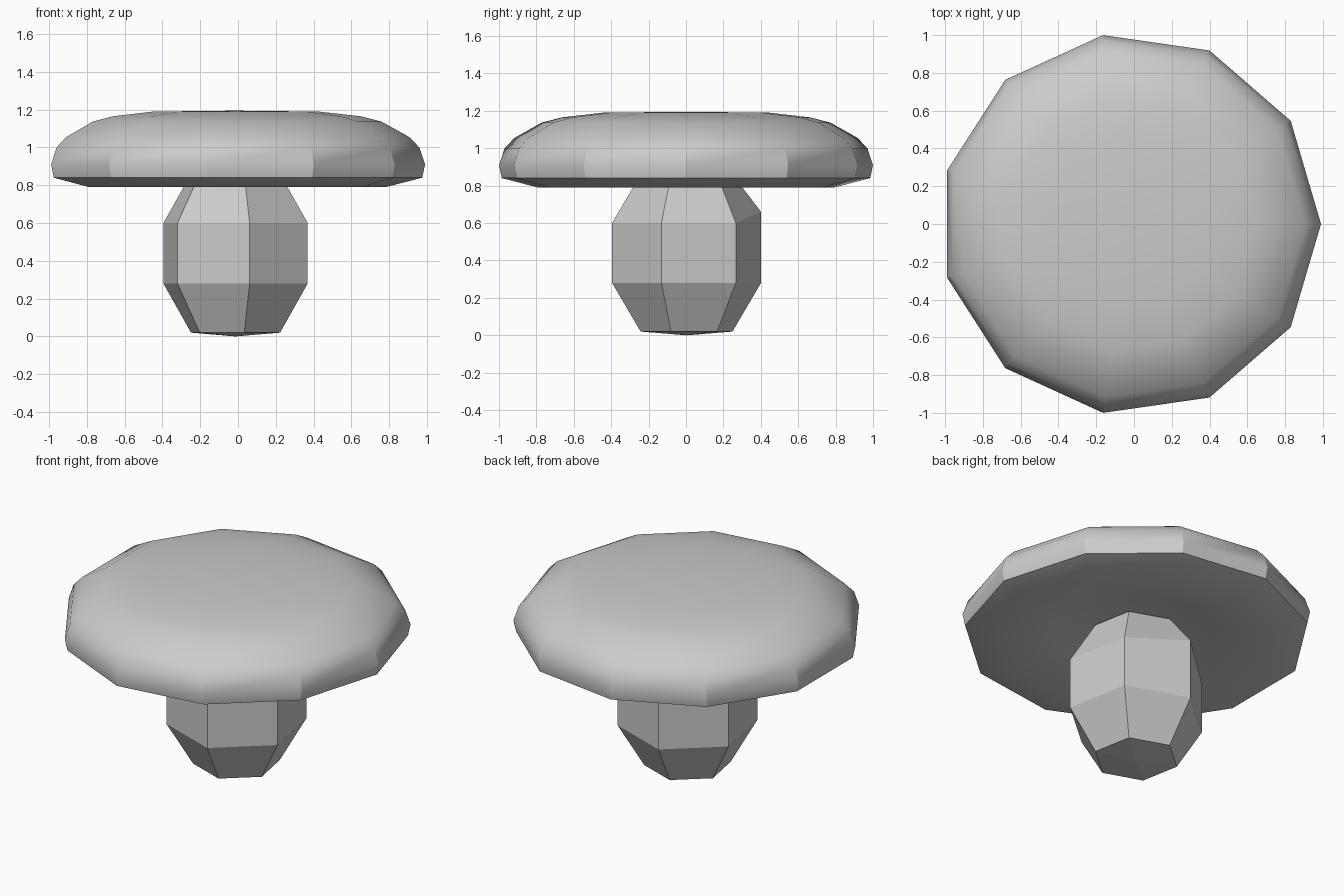
import bpy
import bmesh
from math import cos, sin, radians, tau

if "Cube" in bpy.data.objects:
    bpy.data.objects.remove(bpy.data.objects["Cube"])


def lathe(name, profile, sides, start, cx, cy, nudge=None):
    """Revolve (radius, z) points; first and last points sit on the axis."""
    bm = bmesh.new()
    rings = []
    for i, (r, z) in enumerate(profile):
        if r == 0:
            rings.append([bm.verts.new((cx, cy, z))])
            continue
        ring = []
        for k in range(sides):
            a = start + tau * k / sides
            dz = (nudge or {}).get((i, k), 0)
            ring.append(bm.verts.new((cx + r * cos(a), cy + r * sin(a), z + dz)))
        rings.append(ring)
    for lo, hi in zip(rings, rings[1:]):
        for k in range(sides):
            n = (k + 1) % sides
            if len(lo) == 1:
                bm.faces.new((lo[0], hi[n], hi[k]))
            elif len(hi) == 1:
                bm.faces.new((lo[k], lo[n], hi[0]))
            else:
                bm.faces.new((lo[k], lo[n], hi[n], hi[k]))
    bmesh.ops.recalc_face_normals(bm, faces=bm.faces)
    mesh = bpy.data.meshes.new(name)
    bm.to_mesh(mesh)
    bm.free()
    obj = bpy.data.objects.new(name, mesh)
    bpy.context.collection.objects.link(obj)
    return obj


# Stem: six-sided barrel with one raised shoulder corner at the back
stem_profile = [(0, 0), (0.25, 0.02), (0.405, 0.28), (0.405, 0.60),
                (0.25, 0.86), (0, 0.88)]
lathe("mushroom_stem", stem_profile, 6, radians(-79.4), -0.013, 0.003,
      nudge={(3, 3): 0.06})

# Cap: eleven-sided dome with a rounded rim and hollowed underside
cap_profile = [(0, 0.88), (0.45, 0.86), (0.80, 0.79), (0.995, 0.84),
               (1.01, 0.91), (0.98, 1.00), (0.927, 1.055), (0.78, 1.137),
               (0.67, 1.165), (0.45, 1.19), (0, 1.195)]
cap = lathe("mushroom_cap", cap_profile, 11, 0, -0.02, 0)
bpy.context.view_layer.objects.active = cap
cap.select_set(True)
bpy.ops.object.shade_smooth_by_angle(angle=radians(30))
